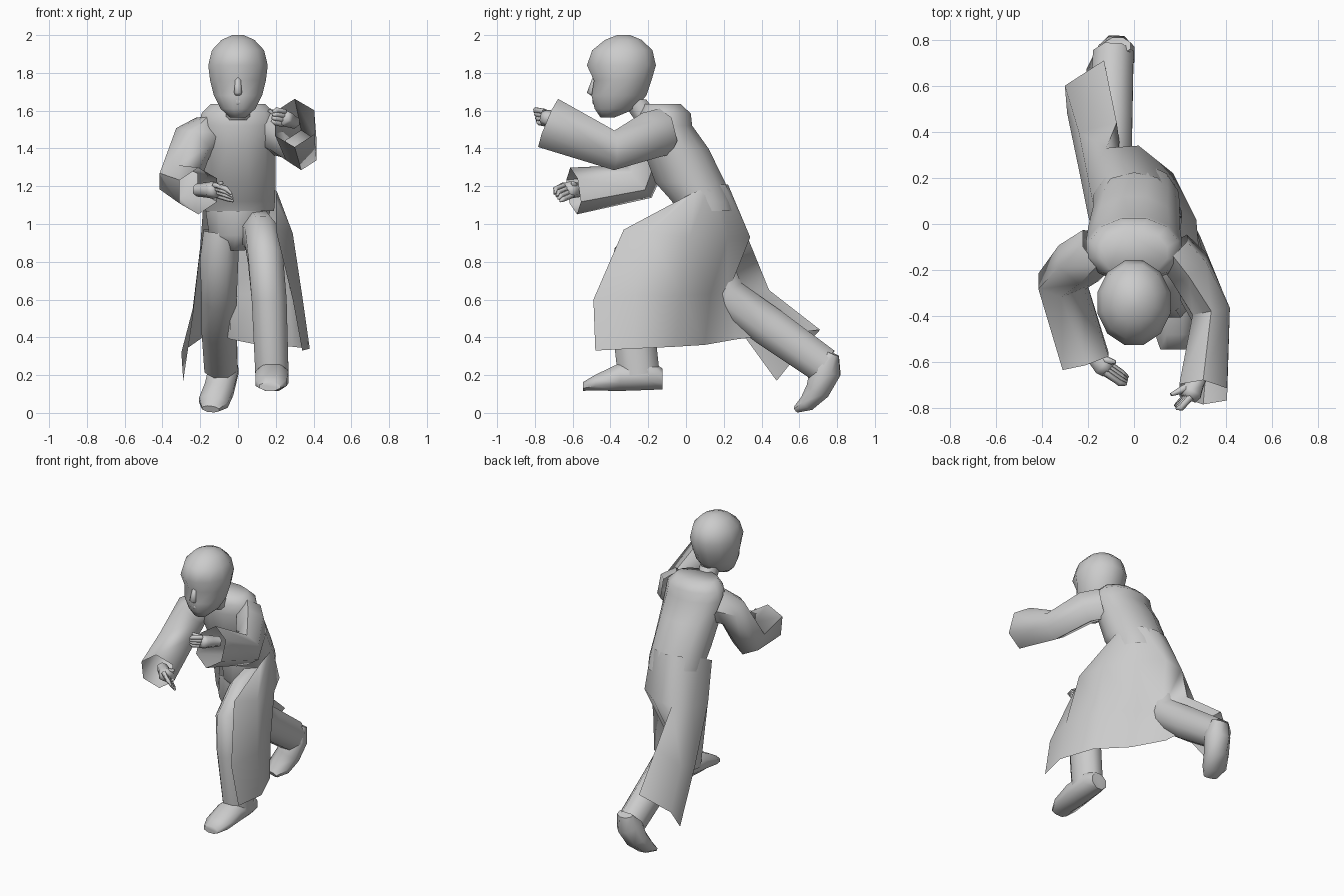
import bpy, bmesh, math
from mathutils import Vector

def finish(bm, name, angle=50):
    bmesh.ops.recalc_face_normals(bm, faces=bm.faces)
    me = bpy.data.meshes.new(name)
    bm.to_mesh(me)
    bm.free()
    me.shade_smooth()
    me.set_sharp_from_angle(angle=math.radians(angle))
    ob = bpy.data.objects.new(name, me)
    bpy.context.collection.objects.link(ob)
    return ob

def grid(bm, rows, closed):
    vs = [[bm.verts.new(p) for p in r] for r in rows]
    n = len(rows[0])
    for a, b in zip(vs, vs[1:]):
        for i in range(n if closed else n - 1):
            j = (i + 1) % n
            bm.faces.new((a[i], a[j], b[j], b[i]))
    return vs

def tube(name, rings, sides=8, caps=(True, True), axis=None, angle=60):
    """Loft ellipses; ring = (x, y, z, radius across, radius deep)."""
    pts = [Vector(r[:3]) for r in rings]
    rows = []
    for i, r in enumerate(rings):
        if axis:
            t = Vector(axis)
        else:
            t = Vector()
            if i > 0:
                t += (pts[i] - pts[i - 1]).normalized()
            if i < len(pts) - 1:
                t += (pts[i + 1] - pts[i]).normalized()
            t.normalize()
        s = Vector((1, 0, 0))
        s = (s - t * s.dot(t)).normalized()
        b = t.cross(s)
        row = []
        for k in range(sides):
            a = 2 * math.pi * (k + 0.5) / sides
            row.append(pts[i] + s * r[3] * math.cos(a) + b * r[4] * math.sin(a))
        rows.append(row)
    bm = bmesh.new()
    vs = grid(bm, rows, True)
    if caps[0]:
        bm.faces.new(vs[0])
    if caps[1]:
        bm.faces.new(vs[-1])
    return finish(bm, name, angle)

UP = (0, 0, 1)
OPEN = (False, False)

# Head, neck and face details
head = tube("head", [(0, -.415, 1.565, .045, .04), (0, -.375, 1.61, .095, .112),
              (0, -.355, 1.68, .132, .15), (0, -.345, 1.76, .153, .168),
              (0, -.342, 1.84, .163, .189), (0, -.337, 1.92, .143, .165),
              (0, -.332, 1.975, .09, .1), (0, -.33, 2.0, .03, .035)],
     12, axis=UP, angle=80)
# press in the eye sockets
for v in head.data.vertices:
    if 1.7 < v.co.z < 1.8 and v.co.y < -.45:
        v.co.y += .02
tube("neck", [(0, -.2, 1.55, .07, .075), (0, -.28, 1.66, .065, .075)], 8, OPEN, axis=UP)
tube("nose", [(0, -.49, 1.68, .018, .012), (0, -.497, 1.695, .024, .028),
              (0, -.475, 1.775, .016, .02)], 6, axis=UP, angle=90)
tube("mouth", [(0, -.475, 1.625, .028, .01), (0, -.475, 1.64, .032, .02),
               (0, -.485, 1.655, .02, .012)], 6, axis=UP, angle=90)

# Coat body leaning forward, with the hips below it
tube("coat_body", [(.01, .105, 1.07, .187, .16), (.01, .085, 1.12, .192, .165),
                   (.01, .022, 1.22, .195, .192), (0, -.055, 1.4, .205, .18),
                   (0, -.11, 1.52, .215, .148), (0, -.11, 1.585, .2, .14),
                   (0, -.125, 1.635, .15, .1)], 12, (False, True), axis=UP, angle=80)
tube("hips", [(-.02, .1, .86, .06, .1), (-.01, .1, .94, .15, .15),
              (0, .1, 1.07, .18, .16)], 10, (True, False), axis=UP)

# Coat skirt: open sheet from one front edge around the back to the other
skirt = [
    [(.2, -.03, 1.13), (.207, .05, 1.17), (.18, .12, 1.2), (.1, .2, 1.21),
     (0, .222, 1.21), (-.1, .197, 1.21), (-.178, .09, 1.18), (-.182, -.03, 1.12)],
    [(.2, -.33, .97), (.29, -.2, .95), (.27, .02, .93), (.17, .22, .92),
     (.02, .34, .93), (-.12, .33, .92), (-.2, .2, .88), (-.2, .04, .85)],
    [(.29, -.49, .6), (.34, -.27, .62), (.27, -.02, .62), (.08, .13, .63),
     (-.045, .22, .63), (-.075, .44, .65), (-.24, .4, .55), (-.24, .24, .5)],
    [(.34, -.48, .33), (.38, -.28, .34), (.29, -.06, .35), (.11, .1, .36),
     (-.04, .27, .39), (-.13, .71, .44), (-.3, .6, .32), (-.29, .48, .17)]]
bm = bmesh.new()
grid(bm, skirt, False)
finish(bm, "coat_skirt", 80)

# Wide sleeves, open at the cuff
tube("raised_sleeve", [(.17, -.11, 1.49, .09, .125), (.24, -.19, 1.47, .1, .125),
                       (.335, -.38, 1.39, .095, .105),
                       (.3, -.73, 1.535, .12, .138)],
     6, OPEN)
tube("lowered_sleeve", [(-.16, -.11, 1.48, .1, .115), (-.24, -.17, 1.43, .12, .11),
                        (-.315, -.25, 1.225, .115, .11),
                        (-.21, -.595, 1.175, .12, .125)],
     6, OPEN)

# Hands: palm, four fingers and a thumb
def hand(name, wrist, knuckle, tip, spread, thumb):
    w, k, t, s = map(Vector, (wrist, knuckle, tip, spread))
    back = w + (w - k) * .8
    tube(name + "_palm", [(*back, .035, .035), (*w, .04, .04),
                          (*w.lerp(k, .6), .052, .046), (*k, .042, .04)], 6, angle=80)
    for i in range(4):
        o = s * (i - 1.5)
        mid = k.lerp(t, .5) + (k - w) * .2
        tube(f"{name}_finger_{i + 1}", [(*(k + o - (k - w) * .2), .016, .016),
             (*(mid + o), .015, .015), (*(t + o * .7), .007, .007)], 5, angle=80)
    tube(name + "_thumb", [(*w, .02, .02), (*w.lerp(Vector(thumb), .6), .018, .018),
                           (*thumb, .008, .008)], 5, angle=80)

hand("raised_hand", (.27, -.69, 1.55), (.235, -.755, 1.565), (.18, -.795, 1.57),
     (.003, -.006, .022), (.16, -.74, 1.6))
hand("lowered_hand", (-.17, -.58, 1.18), (-.11, -.635, 1.18), (-.03, -.68, 1.14),
     (-.004, -.014, .018), (-.08, -.6, 1.22))

# Trouser legs: one stepping forward, one trailing
tube("front_leg", [(.11, .03, .95, .1, .13), (.13, -.13, .93, .1, .13),
                   (.145, -.28, .82, .1, .12), (.165, -.295, .6, .1, .12),
                   (.18, -.25, .2, .095, .12)], 8, OPEN)
tube("back_leg", [(-.09, .1, .96, .1, .13), (-.1, .11, .82, .11, .13),
                  (-.1, .21, .62, .1, .115), (-.1, .44, .455, .1, .115),
                  (-.09, .73, .25, .095, .105)], 8, OPEN)

# Shoes
tube("front_shoe", [(.185, -.125, .18, .06, .06), (.185, -.19, .2, .085, .085),
                    (.18, -.35, .19, .095, .08), (.175, -.48, .16, .09, .045),
                    (.17, -.545, .14, .06, .025)], 8, axis=(0, -1, 0))
tube("back_shoe", [(-.07, .775, .315, .06, .04), (-.075, .74, .23, .085, .09),
                   (-.1, .7, .125, .085, .07), (-.13, .645, .055, .085, .048),
                   (-.145, .585, .02, .05, .02)], 8)
